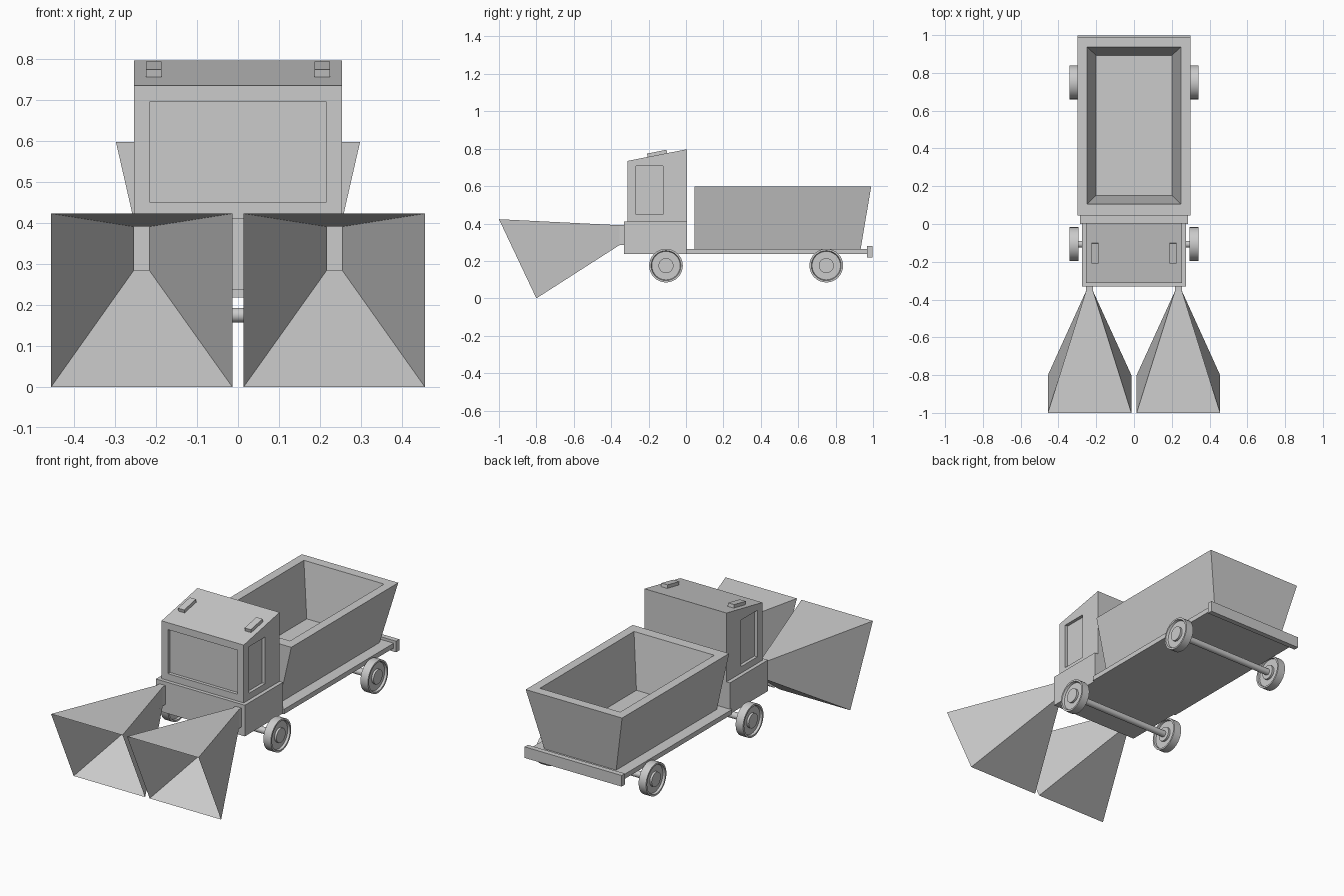
import bpy, bmesh, math
from mathutils import Matrix

if "Cube" in bpy.data.objects:
    bpy.data.objects.remove(bpy.data.objects["Cube"])


def mesh_object(name, bm):
    bmesh.ops.recalc_face_normals(bm, faces=bm.faces[:])
    me = bpy.data.meshes.new(name)
    bm.to_mesh(me)
    bm.free()
    ob = bpy.data.objects.new(name, me)
    bpy.context.collection.objects.link(ob)
    return ob


def rect(x0, x1, y0, y1, z):
    return [(x0, y0, z), (x1, y0, z), (x1, y1, z), (x0, y1, z)]


def loft(name, rings, cap_start=True, cap_end=True):
    """Join a list of equal-length vertex rings into a skin."""
    bm = bmesh.new()
    vs = [[bm.verts.new(p) for p in r] for r in rings]
    n = len(rings[0])
    for a, b in zip(vs, vs[1:]):
        for i in range(n):
            j = (i + 1) % n
            bm.faces.new((a[i], a[j], b[j], b[i]))
    if cap_start:
        bm.faces.new(vs[0])
    if cap_end:
        bm.faces.new(vs[-1])
    return mesh_object(name, bm)


def box(name, x0, x1, y0, y1, z0, z1):
    return loft(name, [rect(x0, x1, y0, y1, z0), rect(x0, x1, y0, y1, z1)])


def select_only(ob):
    bpy.ops.object.select_all(action='DESELECT')
    ob.select_set(True)
    bpy.context.view_layer.objects.active = ob


def cut(ob, cutter):
    mod = ob.modifiers.new("cut", 'BOOLEAN')
    mod.operation = 'DIFFERENCE'
    mod.solver = 'EXACT'
    mod.object = cutter
    select_only(ob)
    bpy.ops.object.modifier_apply(modifier=mod.name)
    bpy.data.objects.remove(cutter)


def lathe_x(name, profile, cx, cy, cz, side=1, n=32):
    """Revolve (x, radius) points about an x axis line."""
    rings = [[(cx + side * x, cy + r * math.cos(2 * math.pi * i / n),
               cz + r * math.sin(2 * math.pi * i / n)) for i in range(n)]
             for x, r in profile]
    ob = loft(name, rings)
    select_only(ob)
    bpy.ops.object.shade_smooth_by_angle(angle=math.radians(30))
    return ob


# Chassis and rear bumper
box("chassis", -0.285, 0.285, 0.0, 0.97, 0.238, 0.265)
box("rear_bumper", -0.3, 0.3, 0.968, 0.997, 0.218, 0.28)

# Cab base and cab with sloping roof
box("cab_base", -0.275, 0.275, -0.332, 0.005, 0.238, 0.412)
W, F, B = 0.254, -0.312, 0.005
cab = loft("cab", [
    rect(-W, W, F, B, 0.412),
    [(-W, F, 0.735), (W, F, 0.735), (W, B, 0.797), (-W, B, 0.797)]])

# Window recesses
D = 0.018
cut(cab, box("front_cutter", -0.215, 0.215, F - 0.1, F + D, 0.45, 0.696))
for s in (-1, 1):
    a, b = sorted((s * (W - D), s * (W + 0.1)))
    cut(cab, box("side_cutter", a, b, -0.267, -0.124, 0.448, 0.708))

# Roof lights tilted with the roof
slope = math.atan2(0.062, B - F)
for s, side in ((-1, "left"), (1, "right")):
    lamp = box("roof_light_" + side, -0.019, 0.019, -0.053, 0.053, -0.005, 0.018)
    lamp.data.transform(Matrix.Translation((s * 0.206, -0.153, 0.7665))
                        @ Matrix.Rotation(slope, 4, 'X'))

# Hopper: outer skin, rim, then inner cavity
loft("hopper", [
    rect(-0.222, 0.222, 0.045, 0.934, 0.265),
    rect(-0.298, 0.298, 0.045, 0.99, 0.598),
    rect(-0.248, 0.248, 0.105, 0.936, 0.598),
    rect(-0.2, 0.2, 0.152, 0.893, 0.3)])

# Front scoops: open funnels with a short mount
for s, side in ((-1, "left"), (1, "right")):
    o, i, no, ni = s * 0.456, s * 0.014, s * 0.254, s * 0.217
    loft("scoop_" + side, [
        [(o, -0.8, 0), (i, -0.8, 0), (i, -1, 0.423), (o, -1, 0.423)],
        [(no, -0.355, 0.285), (ni, -0.355, 0.285),
         (ni, -0.355, 0.391), (no, -0.355, 0.391)],
        [(no, -0.33, 0.285), (ni, -0.33, 0.285),
         (ni, -0.33, 0.391), (no, -0.33, 0.391)]], cap_start=False)

# Wheels and axles
wheel = [(0.0, 0.022), (0.0, 0.04), (0.012, 0.04), (0.012, 0.078), (0.0, 0.08),
         (0.0, 0.09), (0.046, 0.09), (0.046, 0.08), (0.034, 0.076),
         (0.034, 0.04), (0.046, 0.04)]
for y, end in ((-0.107, "front"), (0.75, "rear")):
    lathe_x("axle_" + end, [(-0.31, 0.018), (0.31, 0.018)], 0, y, 0.175, n=24)
    for s, side in ((-1, "left"), (1, "right")):
        lathe_x("wheel_%s_%s" % (end, side), wheel, s * 0.295, y, 0.175, s)
